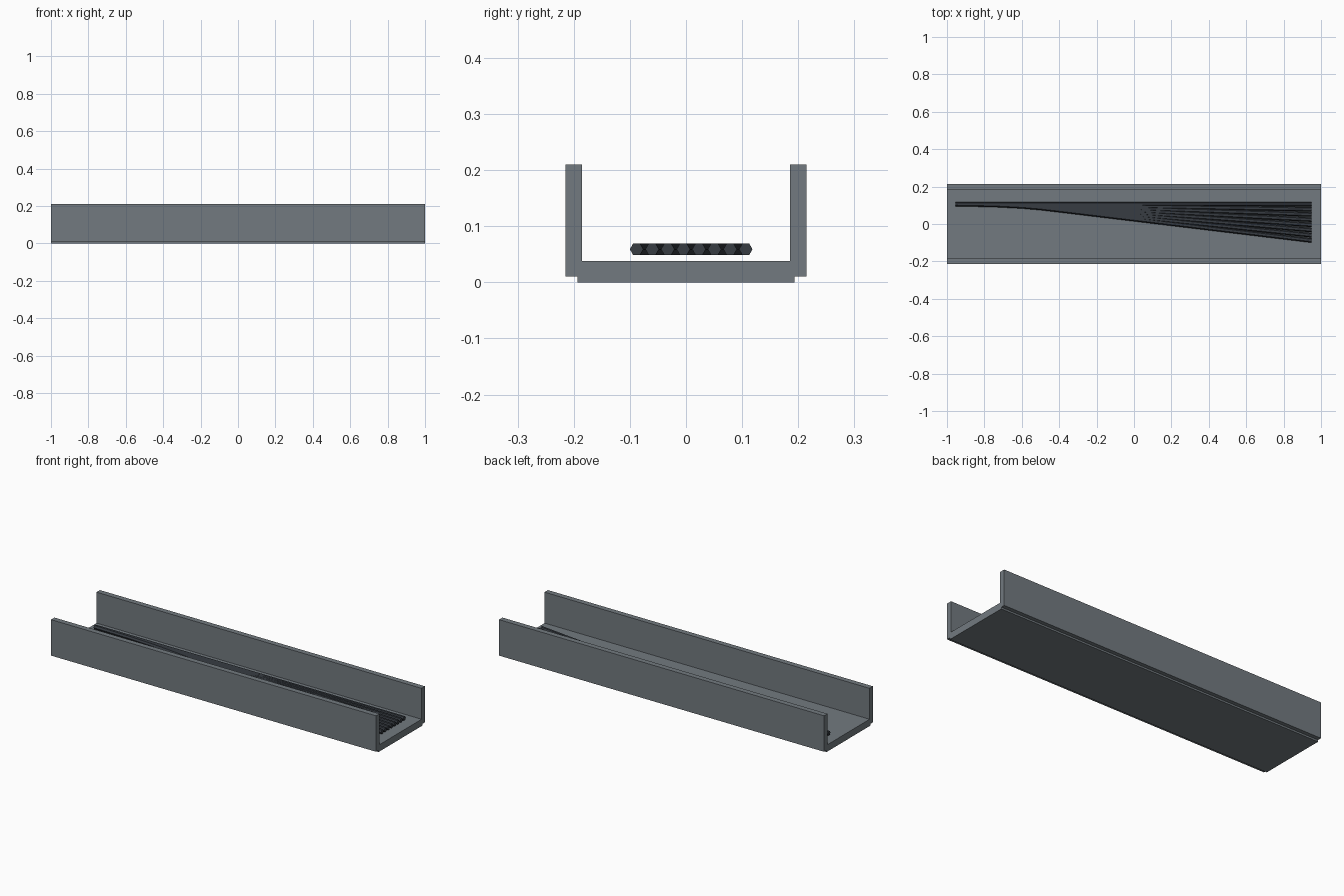
import bpy
import bmesh
import math
from mathutils import Vector

cube = bpy.data.objects.get("Cube")
if cube:
    bpy.data.objects.remove(cube, do_unlink=True)


def material(name, rgb):
    mat = bpy.data.materials.new(name)
    mat.use_nodes = True
    mat.diffuse_color = (*rgb, 1)
    mat.node_tree.nodes["Principled BSDF"].inputs["Base Color"].default_value = (*rgb, 1)
    return mat


steel = material("grey_steel", (0.17, 0.195, 0.215))
rubber = material("dark_rubber", (0.038, 0.045, 0.055))


def add_object(name, bm, mat):
    bmesh.ops.recalc_face_normals(bm, faces=bm.faces)
    mesh = bpy.data.meshes.new(name)
    bm.to_mesh(mesh)
    bm.free()
    mesh.materials.append(mat)
    obj = bpy.data.objects.new(name, mesh)
    bpy.context.collection.objects.link(obj)
    return obj


def box(name, low, high, mat):
    low, high = Vector(low), Vector(high)
    bm = bmesh.new()
    bmesh.ops.create_cube(bm, size=1)
    bmesh.ops.scale(bm, vec=high - low, verts=bm.verts)
    bmesh.ops.translate(bm, vec=(low + high) / 2, verts=bm.verts)
    return add_object(name, bm, mat)


def cable(name, path, radius, mat):
    # Hexagonal rings along the path, bridged and capped
    bm = bmesh.new()
    rings = []
    for x, y, z in path:
        angles = [math.tau * i / 6 for i in range(6)]
        rings.append([bm.verts.new((x, y + radius * math.cos(a), z + radius * math.sin(a)))
                      for a in angles])
    for a, b in zip(rings, rings[1:]):
        for i in range(6):
            j = (i + 1) % 6
            bm.faces.new((a[i], a[j], b[j], b[i]))
    bm.faces.new(rings[0])
    bm.faces.new(rings[-1])
    return add_object(name, bm, mat)


# Tray: floor plate and two side walls
box("tray_floor", (-1, -0.193, 0), (1, 0.193, 0.038), steel)
for side, y in (("front", -0.2), ("back", 0.2)):
    box(f"{side}_wall", (-1, y - 0.015, 0.01), (1, y + 0.015, 0.21), steel)

# Cables: bundled at the right end, fanning out towards the left end
spread = ((-0.955, 0), (-0.75, 0.02), (-0.6, 0.06), (-0.5, 0.105), (-0.4, 0.165), (0.95, 1))
start_y = 0.1065
for n in range(8):
    offset = -0.0278 * n
    path = [(x, start_y + offset * f, 0.059) for x, f in spread]
    cable(f"cable_{n + 1}", path, 0.012, rubber)
